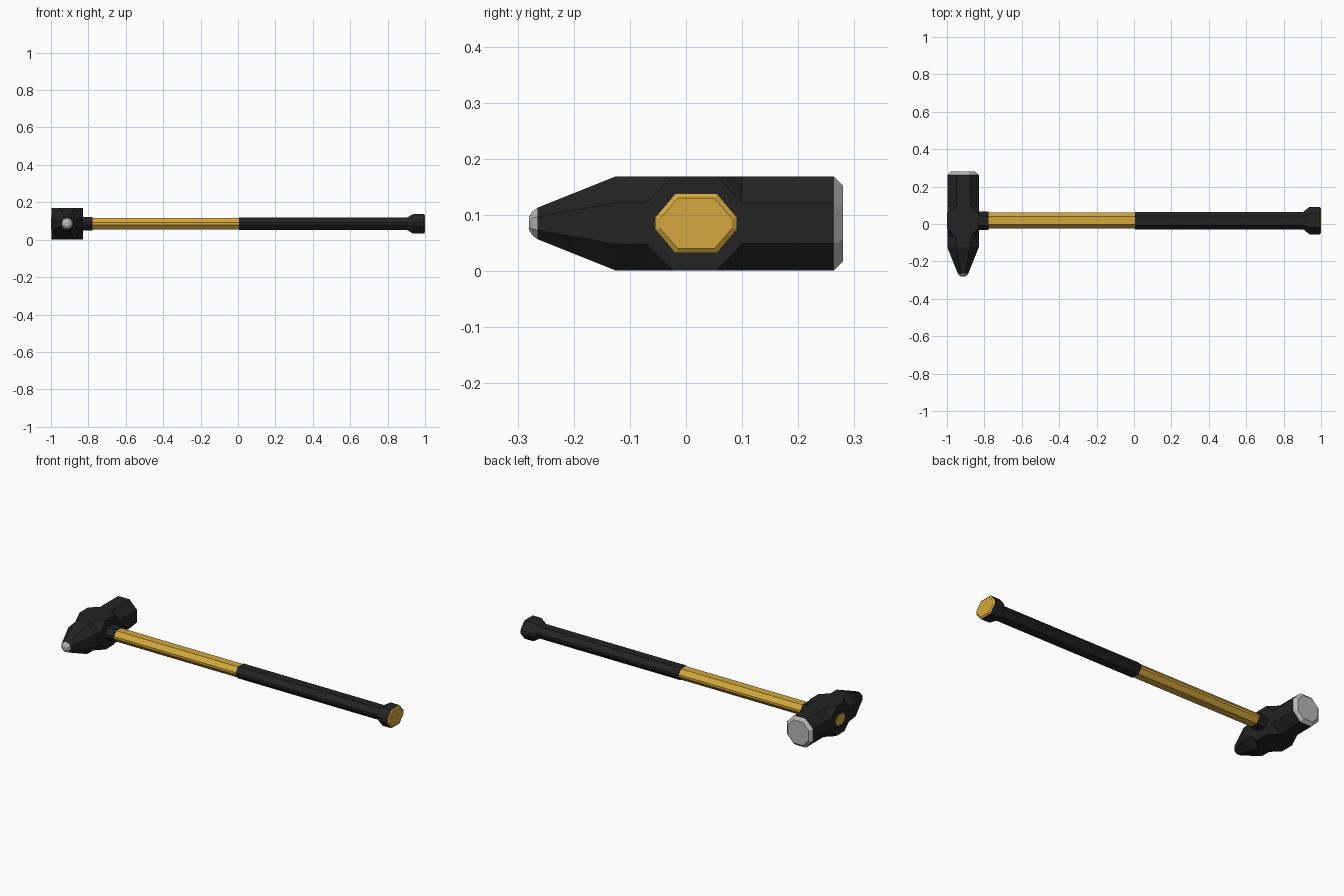
import bpy, bmesh

if "Cube" in bpy.data.objects:
    bpy.data.objects.remove(bpy.data.objects["Cube"])


def material(name, rgb):
    m = bpy.data.materials.new(name)
    m.diffuse_color = (*rgb, 1)
    m.use_nodes = True
    m.node_tree.nodes["Principled BSDF"].inputs["Base Color"].default_value = m.diffuse_color
    return m


black = material("matte black", (0.017, 0.017, 0.017))
gold = material("golden yellow", (0.65, 0.39, 0.045))
steel = material("bare steel", (0.47, 0.47, 0.47))


def loft(name, rings, band_slots, cap_slots, mats):
    """Skin 8-point rings; one material slot per band and per end cap."""
    bm = bmesh.new()
    loops = [[bm.verts.new(p) for p in ring] for ring in rings]
    for a, b, slot in zip(loops, loops[1:], band_slots):
        for i in range(8):
            j = (i + 1) % 8
            bm.faces.new((a[i], a[j], b[j], b[i])).material_index = slot
    bm.faces.new(loops[0][::-1]).material_index = cap_slots[0]
    bm.faces.new(loops[-1]).material_index = cap_slots[1]
    bmesh.ops.remove_doubles(bm, verts=bm.verts, dist=0.0002)
    bmesh.ops.recalc_face_normals(bm, faces=bm.faces)
    mesh = bpy.data.meshes.new(name)
    bm.to_mesh(mesh)
    bm.free()
    for m in mats:
        mesh.materials.append(m)
    obj = bpy.data.objects.new(name, mesh)
    bpy.context.collection.objects.link(obj)
    return obj


def octagon(a, b, p, q):
    """Chamfered rectangle, half sizes a, b, with flats of half length p, q."""
    return [(a, -q), (a, q), (p, b), (-p, b), (-a, q), (-a, -q), (-p, -b), (p, -b)]


HX, CZ, HY = -0.914, 0.085, 0.018


def head_ring(y, h, flat):
    return [(HX + u, y, CZ + v) for u, v in octagon(h, h, flat, flat)]


def shaft_ring(x, a, b):
    return [(x, HY + u, CZ + v) for u, v in octagon(a, b, a * 0.51, b * 0.2)]


# hammer head: steel tip, tapered peen, square cheeks, octagonal poll, steel face
stations = [(-0.28, 0.011, 0.005), (-0.274, 0.021, 0.009), (-0.265, 0.028, 0.012),
            (-0.125, 0.084, 0.037), (-0.07, 0.084, 0.037), (-0.022, 0.084, 0.084),
            (0.054, 0.084, 0.084), (0.1, 0.084, 0.036), (0.263, 0.084, 0.036),
            (0.28, 0.067, 0.029)]
loft("hammer_head", [head_ring(*s) for s in stations],
     [1, 1, 0, 0, 0, 0, 0, 0, 1], (1, 1), [black, steel])

# wooden handle passing through the head
loft("handle", [shaft_ring(-1.0, 0.043, 0.031), shaft_ring(0.02, 0.043, 0.031)],
     [0], (0, 0), [gold])

# collar under the head
loft("collar", [shaft_ring(-0.85, 0.049, 0.036), shaft_ring(-0.777, 0.049, 0.036)],
     [0], (0, 0), [black])

# grip with flared end and golden end cap
grip = [(0.005, 0.047, 0.034), (0.905, 0.047, 0.034), (0.938, 0.073, 0.053),
        (0.994, 0.073, 0.053), (1.0, 0.064, 0.045)]
loft("grip", [shaft_ring(*g) for g in grip], [0, 0, 0, 1], (0, 1), [black, gold])
